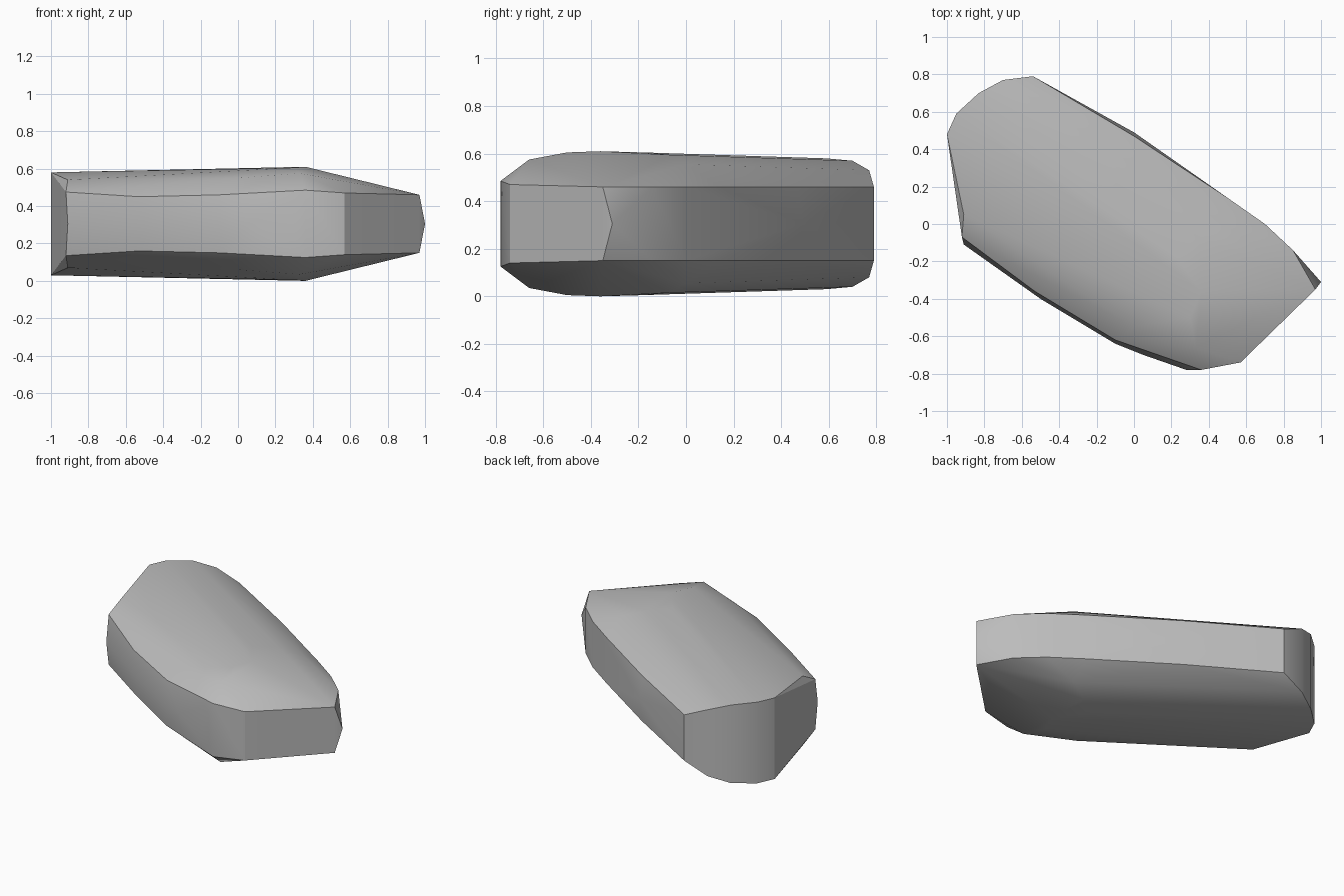
import bpy
import bmesh
import math
from mathutils import Vector

default_cube = bpy.data.objects.get("Cube")
if default_cube:
    bpy.data.objects.remove(default_cube, do_unlink=True)

HEIGHT = 0.61


def make_material(name, color):
    material = bpy.data.materials.new(name)
    material.use_nodes = True
    material.diffuse_color = color
    shader = next(n for n in material.node_tree.nodes if n.type == "BSDF_PRINCIPLED")
    shader.inputs["Base Color"].default_value = color
    shader.inputs["Roughness"].default_value = 0.8
    return material


def mirror_height(points):
    """Return the points together with their copies below mid height."""
    below = [Vector((p.x, p.y, HEIGHT - p.z)) for p in points]
    return points + below


def hull_object(name, points, material, sharp_angle):
    mesh = bpy.data.meshes.new(name)
    bm = bmesh.new()
    for point in points:
        bm.verts.new(point)
    bmesh.ops.convex_hull(bm, input=bm.verts[:])
    loose = [v for v in bm.verts if not v.link_faces]
    bmesh.ops.delete(bm, geom=loose, context="VERTS")
    bmesh.ops.recalc_face_normals(bm, faces=bm.faces[:])
    bm.to_mesh(mesh)
    bm.free()
    mesh.materials.append(material)
    obj = bpy.data.objects.new(name, mesh)
    bpy.context.collection.objects.link(obj)
    bpy.ops.object.select_all(action="DESELECT")
    obj.select_set(True)
    bpy.context.view_layer.objects.active = obj
    bpy.ops.object.shade_smooth_by_angle(angle=math.radians(sharp_angle))
    return obj


# Domed profile around the rounded end, from the back corner to the left face
end_profile = [Vector(p) for p in (
    (-.54, .79, .46), (-.7, .77, .53), (-.83, .7, .57),
    (-.95, .59, .58), (-1, .48, .58))]

# The same dome carried along the length of the stone
along = Vector((1.18, -.77, .025))
far_profile = [p + along for p in end_profile[1:]]

# Front corner of the left face
left_corner = [Vector(p) for p in ((-.91, .05, .54), (-.92, -.07, .475))]

# Shoulders and crown near the front
crown = [Vector(p) for p in (
    (.36, -.36, .61), (.3, -.5, .605), (.33, -.66, .575), (0, -.55, .55))]

# Upper rim of the upright walls
rim = [Vector(p) for p in (
    (-.53, -.36, .45), (-.1, -.62, .46), (.36, -.78, .485),
    (.57, -.74, .47), (.97, -.35, .46), (.85, -.14, .46),
    (.7, 0, .46), (.5, .14, .46), (0, .47, .46))]

# Widest line at mid height
waist = [Vector((x, y, HEIGHT / 2)) for x, y in (
    (-.91, -.11), (-.5, -.4), (-.1, -.64), (.05, -.7),
    (.28, -.78), (1, -.31), (0, .49))]

stone_grey = make_material("stone grey", (0.5, 0.5, 0.5, 1))
upper = end_profile + far_profile + left_corner + crown + rim
hull_object("stone", mirror_height(upper) + waist, stone_grey, 32)
